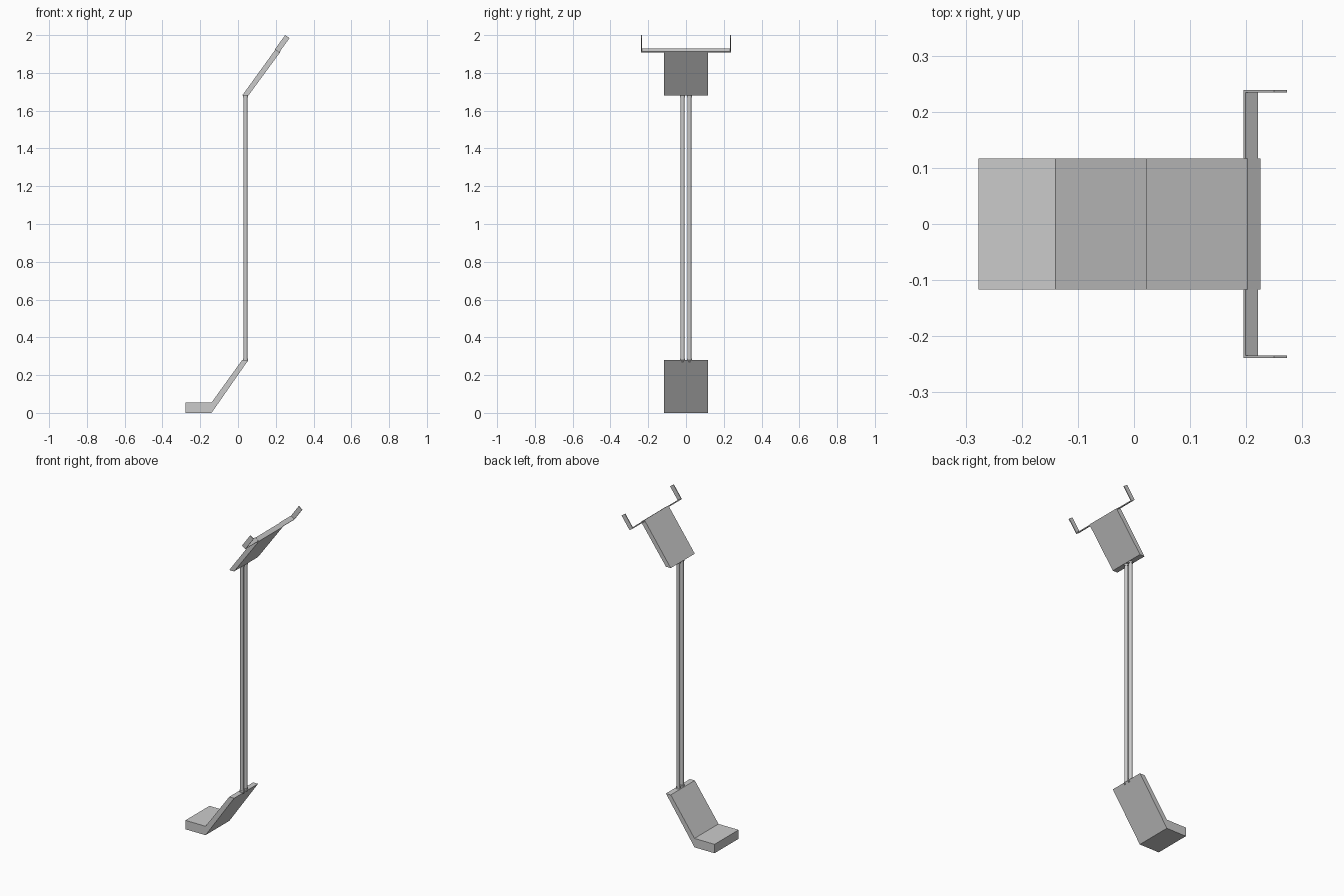
import bpy, bmesh, math
from mathutils import Vector

if "Cube" in bpy.data.objects:
    bpy.data.objects.remove(bpy.data.objects["Cube"])

HALF = 0.117                                   # half width of the bent plates
D = Vector((0.584, 0, 0.812))                  # direction up the slope
N = Vector((0.812, 0, -0.584))                 # across the plate thickness


def prism(name, points, extrude):
    """Closed polygon pushed along a vector."""
    bm = bmesh.new()
    face = bm.faces.new([bm.verts.new(p) for p in points])
    res = bmesh.ops.extrude_face_region(bm, geom=[face])
    moved = [g for g in res["geom"] if isinstance(g, bmesh.types.BMVert)]
    bmesh.ops.translate(bm, vec=extrude, verts=moved)
    bmesh.ops.recalc_face_normals(bm, faces=bm.faces)
    mesh = bpy.data.meshes.new(name)
    bm.to_mesh(mesh)
    bm.free()
    obj = bpy.data.objects.new(name, mesh)
    bpy.context.collection.objects.link(obj)
    return obj


def plate(name, profile):
    return prism(name, [(x, -HALF, z) for x, z in profile], Vector((0, 2 * HALF, 0)))


# Bent foot and sloped head plate
plate("foot_plate", [(-0.277, 0), (-0.14, 0), (0.055, 0.28), (0.022, 0.28),
                     (-0.14, 0.055), (-0.277, 0.055)])
plate("head_plate", [(0.022, 1.68), (0.055, 1.68), (0.225, 1.912), (0.202, 1.929)])


# L-shaped hooks on both sides of the head
def hook(name, side):
    origin = Vector((0.195, 0, 1.924))
    t, length, outer = 0.006, 0.094, 0.239
    shape = [(HALF, 0), (outer, 0), (outer, length), (outer - 0.005, length),
             (outer - 0.005, t), (HALF, t)]
    pts = [origin + D * up + Vector((0, side * y, 0)) for y, up in shape]
    prism(name, pts, N * 0.028)


# Twin rods with collars at each end
def cylinder(name, y, z0, z1, r):
    bpy.ops.mesh.primitive_cylinder_add(vertices=16, radius=r, depth=z1 - z0,
                                        location=(0.04, y, (z0 + z1) / 2))
    bpy.context.object.name = name
    bpy.ops.object.shade_smooth_by_angle(angle=math.radians(40))


for side, label in ((-1, "front"), (1, "back")):
    hook(label + "_hook", side)
    y = side * 0.018
    cylinder(label + "_rod", y, 0.27, 1.69, 0.0105)
    cylinder(label + "_lower_collar", y, 0.275, 0.289, 0.014)
    cylinder(label + "_upper_collar", y, 1.671, 1.685, 0.014)
